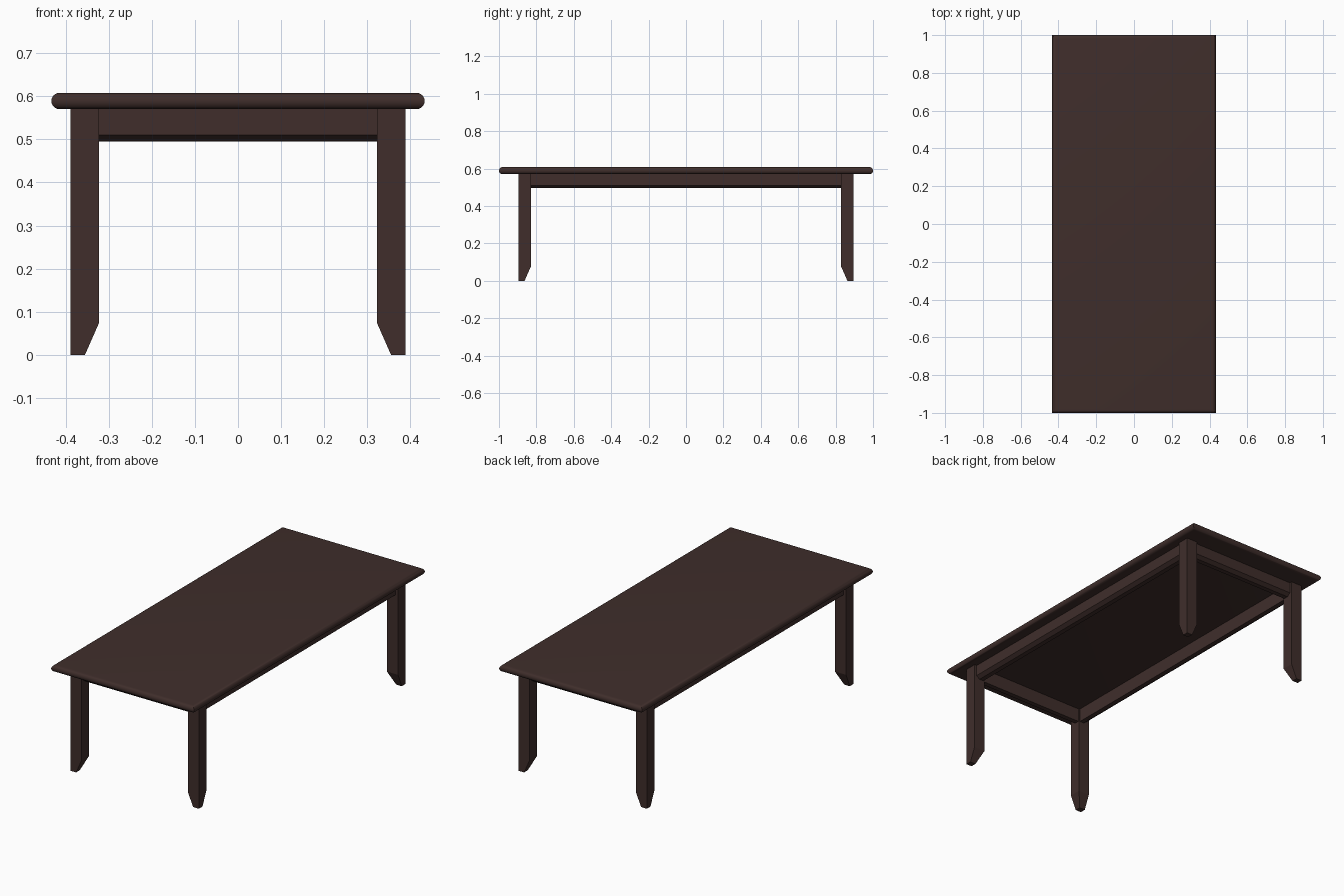
import bpy, bmesh, math

if "Cube" in bpy.data.objects:
    bpy.data.objects.remove(bpy.data.objects["Cube"])

wood = bpy.data.materials.new("dark_wood")
wood.diffuse_color = (0.05, 0.027, 0.024, 1)
wood.use_nodes = True
wood.node_tree.nodes["Principled BSDF"].inputs["Base Color"].default_value = wood.diffuse_color


def loft(name, rings, smooth=False):
    """Skin a stack of equal-length point rings and cap both ends."""
    bm = bmesh.new()
    loops = [[bm.verts.new(p) for p in ring] for ring in rings]
    n = len(loops[0])
    for a, b in zip(loops, loops[1:]):
        for i in range(n):
            j = (i + 1) % n
            bm.faces.new((a[i], a[j], b[j], b[i]))
    bm.faces.new(loops[0])
    bm.faces.new(loops[-1])
    bmesh.ops.recalc_face_normals(bm, faces=bm.faces)
    mesh = bpy.data.meshes.new(name)
    bm.to_mesh(mesh)
    bm.free()
    obj = bpy.data.objects.new(name, mesh)
    bpy.context.collection.objects.link(obj)
    mesh.materials.append(wood)
    if smooth:
        bpy.ops.object.select_all(action='DESELECT')
        obj.select_set(True)
        bpy.context.view_layer.objects.active = obj
        bpy.ops.object.shade_smooth_by_angle(angle=math.radians(35))
    return obj


def rect(x0, x1, y0, y1, z):
    return [(x0, y0, z), (x1, y0, z), (x1, y1, z), (x0, y1, z)]


# Table top: bullnose edge with sharp mitred corners
HX, HY, Z0, Z1 = 0.433, 1.0, 0.57, 0.608
r = (Z1 - Z0) / 2
rings = []
for k in range(13):
    a = -math.pi / 2 + math.pi * k / 12
    x, y = HX - r + r * math.cos(a), HY - r + r * math.cos(a)
    rings.append(rect(-x, x, -y, y, Z0 + r + r * math.sin(a)))
loft("table_top", rings, smooth=True)

# Legs: square posts whose two inner faces taper at the foot
LX0, LX1, LY0, LY1 = 0.322, 0.389, 0.83, 0.895
for sy, row in ((-1, "front"), (1, "back")):
    for sx, side in ((-1, "left"), (1, "right")):
        levels = [(0.355, 0.863, 0.0), (LX0, LY0, 0.075), (LX0, LY0, Z0 + 0.002)]
        loft(f"{row}_{side}_leg",
             [rect(sx * x, sx * LX1, sy * y, sy * LY1, z) for x, y, z in levels])

# Aprons: recessed rails, chamfered along the lower outer edge
# (distance in from the leg's outer face, height)
profile = [(0.014, Z0 + 0.002), (0.014, 0.51), (0.034, 0.495),
           (0.06, 0.495), (0.06, Z0 + 0.002)]
for s, end, side in ((-1, "front", "left"), (1, "back", "right")):
    loft(f"{end}_apron",
         [[(x, s * (LY1 - d), z) for d, z in profile] for x in (-LX0 - 0.002, LX0 + 0.002)])
    loft(f"{side}_apron",
         [[(s * (LX1 - d), y, z) for d, z in profile] for y in (-LY0 - 0.002, LY0 + 0.002)])
